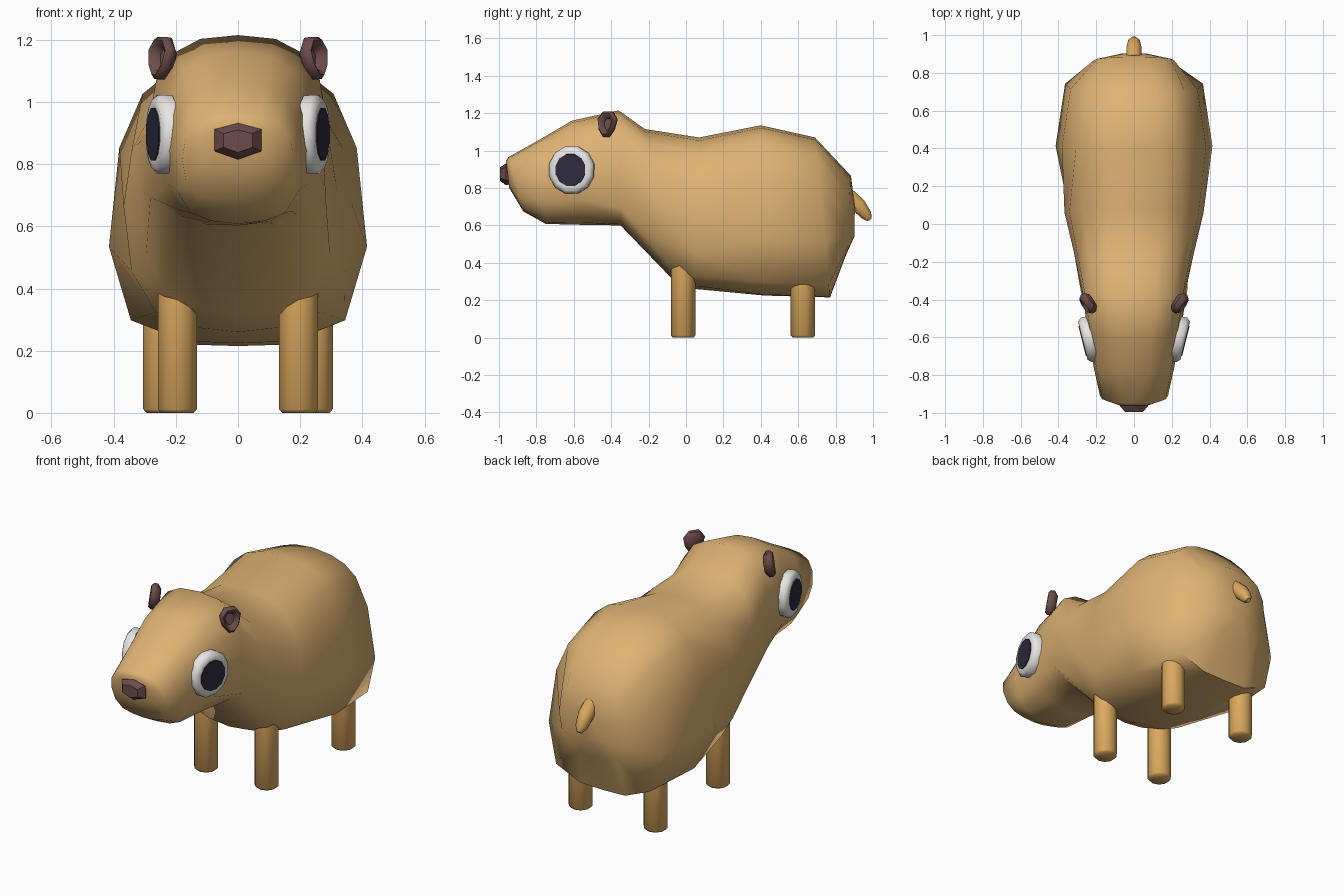
import bpy, bmesh, math
from mathutils import Vector, Matrix

if "Cube" in bpy.data.objects:
    bpy.data.objects.remove(bpy.data.objects["Cube"])


def material(name, rgb):
    m = bpy.data.materials.new(name)
    m.diffuse_color = (*rgb, 1)
    m.use_nodes = True
    m.node_tree.nodes["Principled BSDF"].inputs["Base Color"].default_value = m.diffuse_color
    return m


FUR = material("tan fur", (0.73, 0.45, 0.175))
LIMB = material("golden limb", (0.71, 0.40, 0.115))
BROWN = material("dark brown", (0.15, 0.073, 0.068))
WHITE = material("eye white", (0.80, 0.79, 0.77))
BLACK = material("pupil black", (0.027, 0.025, 0.048))


def loft(name, rings, mat, angle=50, matrix=None):
    """Skin a list of equal-length rings and cap both ends."""
    bm = bmesh.new()
    loops = [[bm.verts.new(p) for p in r] for r in rings]
    n = len(loops[0])
    for a, b in zip(loops, loops[1:]):
        for i in range(n):
            j = (i + 1) % n
            bm.faces.new((a[i], a[j], b[j], b[i]))
    bm.faces.new(loops[0])
    bm.faces.new(loops[-1])
    bmesh.ops.recalc_face_normals(bm, faces=bm.faces)
    if matrix:
        bmesh.ops.transform(bm, matrix=matrix, verts=bm.verts)
        if matrix.determinant() < 0:
            bmesh.ops.reverse_faces(bm, faces=bm.faces)
    me = bpy.data.meshes.new(name)
    bm.to_mesh(me)
    bm.free()
    me.materials.append(mat)
    ob = bpy.data.objects.new(name, me)
    bpy.context.collection.objects.link(ob)
    bpy.ops.object.select_all(action='DESELECT')
    ob.select_set(True)
    bpy.context.view_layer.objects.active = ob
    bpy.ops.object.shade_smooth_by_angle(angle=math.radians(angle))
    return ob


def disc(r, z, n, sy=1.0):
    return [Vector((r * math.cos(2 * math.pi * (i + .5) / n),
                    r * sy * math.sin(2 * math.pi * (i + .5) / n), z)) for i in range(n)]


# Half cross-sections: (width fraction, height fraction) from top to bottom
ROUND = [(0, 1), (.4, .98), (.72, .9), (.93, .72), (1, .5), (.93, .24), (.72, .08), (.4, .02), (0, 0)]
HEAD = [(0, 1), (.43, .98), (.72, .91), (.93, .77), (.97, .5), (1, .15), (.68, .055), (.4, .01), (0, 0)]
TRUNK = [(0, 1), (.32, .985), (.55, .95), (.74, .88), (.92, .69), (1, .34), (.83, .08), (.4, .005), (0, 0)]

# Body: top y, top z, bottom y, bottom z, half width, section
STATIONS = [
    (-.962, .945, -.945, .80, .09, ROUND),
    (-.95, .965, -.87, .675, .18, ROUND),
    (-.78, 1.06, -.75, .608, .212, ROUND),
    (-.61, 1.16, -.55, .603, .245, ROUND),
    (-.36, 1.215, -.35, .60, .282, HEAD),
    (-.22, 1.115, -.08, .32, .318, ROUND),
    (.07, 1.07, .05, .26, .368, ROUND),
    (.40, 1.135, .42, .225, .415, TRUNK),
    (.69, 1.07, .77, .215, .365, TRUNK),
    (.882, .865, .855, .44, .21, ROUND),
    (.903, .70, .90, .54, .07, ROUND),
]
rings = []
for yt, zt, yb, zb, w, sec in STATIONS:
    right = [Vector((u * w, yb + (yt - yb) * v, zb + (zt - zb) * v)) for u, v in sec]
    left = [Vector((-p.x, p.y, p.z)) for p in right[-2:0:-1]]
    rings.append(right + left)
loft("body", rings, FUR, 60)

# Nose: tapered hexagon
outline = [(0, .932), (.076, .912), (.076, .842), (0, .815), (-.076, .842), (-.076, .912)]
loft("nose", [[Vector((x * s, y, .875 + (z - .875) * s)) for x, z in outline]
              for y, s in ((-.93, .9), (-.962, 1), (-.995, .62))], BROWN, 30)

# Tail: drooping tapered stub
down = Vector((0, .62, -.78))
side = Vector((0, .78, .62))
loft("tail", [[Vector((p.x, y, z)) + side * p.y for p in disc(r, 0, 8)]
              for y, z, r in ((.865, .765, .04), (.92, .71, .044), (.965, .655, .033), (.983, .63, .014))], LIMB)


def basis(origin, normal, mirror):
    """Local z along the normal, local y upward; mirrored in x if asked."""
    n = Vector(normal).normalized()
    x = Vector((0, 0, 1)).cross(n).normalized()
    y = n.cross(x)
    m = Matrix((x, y, n)).transposed().to_4x4()
    m.translation = origin
    return Matrix.Diagonal((mirror, 1, 1, 1)) @ m


for label, s in (("right", 1), ("left", -1)):
    # Legs with slightly rounded feet
    for part, x, y, top in (("front_leg", .195, -.015, .42), ("back_leg", .242, .625, .36)):
        loft(f"{part}_{label}", [disc(.055, 0, 10), disc(.066, .012, 10), disc(.066, top, 10)],
             LIMB, 50, Matrix.Translation((s * x, y, 0)))

    # Eye white with rounded rim, and a thin pupil plate
    m = basis((.238, -.61, .896), (.97, -.243, 0), s)
    loft(f"eye_{label}", [disc(.124, -.02, 12, 1.04), disc(.126, .015, 12, 1.04),
                          disc(.108, .034, 12, 1.04), disc(.085, .034, 12, 1.04)], WHITE, 60, m)
    loft(f"pupil_{label}", [disc(.085, .032, 12, 1.04), disc(.084, .038, 12, 1.04)], BLACK, 30, m)

    # Ear: cupped leaf, narrow at the base
    def leaf(r, z):
        return [Vector((p.x * (.8 + .25 * p.y / max(r, .01)), p.y, z)) for p in disc(r, 0, 8, 1.05)]
    m = basis((.243, -.42, 1.14), (.82, -.55, .15), s)
    loft(f"ear_{label}", [leaf(.045, -.028), leaf(.07, -.008), leaf(.07, .012),
                          leaf(.058, .026), leaf(.042, .018), leaf(.032, -.008)], BROWN, 50, m)
